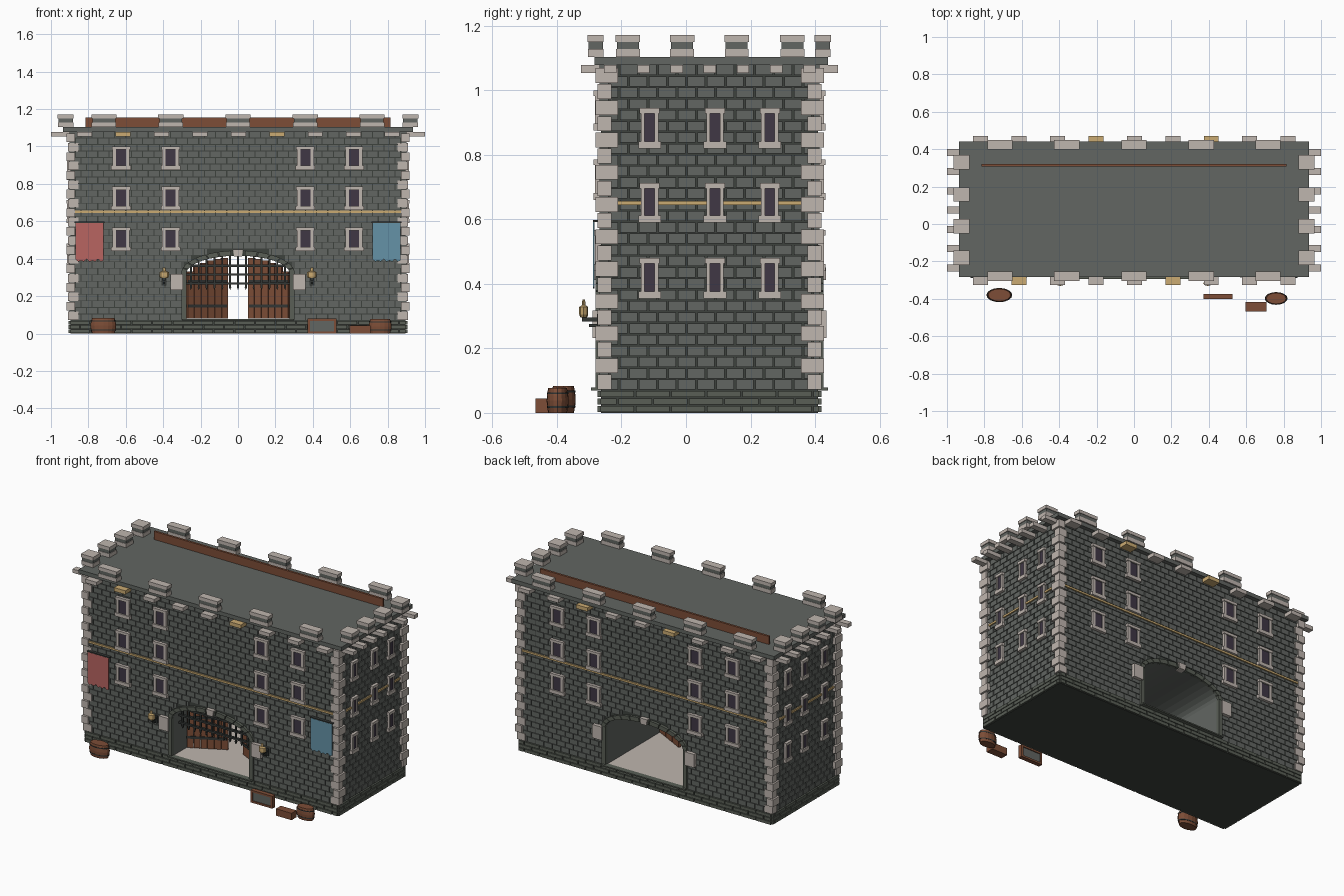
import bpy, math
from mathutils import Matrix, Vector

if "Cube" in bpy.data.objects:
    bpy.data.objects.remove(bpy.data.objects["Cube"])


def mat(name, r, g, b):
    m = bpy.data.materials.new(name)
    m.diffuse_color = (r, g, b, 1)
    m.use_nodes = True
    m.node_tree.nodes["Principled BSDF"].inputs["Base Color"].default_value = m.diffuse_color
    return m


STONE = mat("wall stone", .122, .133, .122)
MORTAR = mat("dark mortar", .048, .054, .048)
BASE = mat("mossy base stone", .100, .113, .092)
TRIM = mat("pale trim stone", .52, .465, .425)
TAN = mat("tan sandstone", .60, .41, .17)
WOOD = mat("brown wood", .205, .075, .038)
IRON = mat("dark iron", .034, .038, .036)
GLASS = mat("window dark", .050, .038, .060)
RED = mat("red cloth", .48, .13, .12)
BLUE = mat("blue cloth", .13, .29, .385)

# wall surfaces: half width, front and back
HX, YF, YB = 0.90, -0.268, 0.414
YC = (YF + YB) / 2


class Part:
    """Collects simple solids into one named object."""
    def __init__(self, name, material):
        self.name, self.material, self.v, self.f = name, material, [], []

    def add(self, pts, faces):
        n = len(self.v)
        self.v += [tuple(p) for p in pts]
        self.f += [[i + n for i in f] for f in faces]

    def box(self, x0, x1, y0, y1, z0, z1, m=None):
        p = [Vector((x, y, z)) for z in (z0, z1) for x, y in ((x0, y0), (x1, y0), (x1, y1), (x0, y1))]
        if m:
            p = [m @ q for q in p]
        self.add(p, [(3, 2, 1, 0), (4, 5, 6, 7), (0, 1, 5, 4), (1, 2, 6, 5), (2, 3, 7, 6), (3, 0, 4, 7)])

    def on_wall(self, side, u0, u1, d0, d1, z0, z1):
        """Box on a wall: u along the wall, d outward from its surface."""
        if side == "front":
            self.box(u0, u1, YF - d1, YF - d0, z0, z1)
        elif side == "back":
            self.box(u0, u1, YB + d0, YB + d1, z0, z1)
        elif side == "right":
            self.box(HX + d0, HX + d1, u0, u1, z0, z1)
        else:
            self.box(-HX - d1, -HX - d0, u0, u1, z0, z1)

    def prism(self, xz, y0, y1):
        """Counter-clockwise x-z outline extruded along y."""
        n = len(xz)
        self.add([(x, y, z) for y in (y0, y1) for x, z in xz],
                 [list(range(n)), list(range(2 * n - 1, n - 1, -1))] +
                 [(i, i + n, (i + 1) % n + n, (i + 1) % n) for i in range(n)])

    def lathe(self, cx, cy, rx, ry, prof, n=16):
        """Elliptical turned solid from (radius factor, z) pairs."""
        k = len(prof)
        pts = [(cx + rx * r * math.cos(2 * math.pi * i / n), cy + ry * r * math.sin(2 * math.pi * i / n), z)
               for r, z in prof for i in range(n)]
        f = [(j * n + i, j * n + (i + 1) % n, (j + 1) * n + (i + 1) % n, (j + 1) * n + i)
             for j in range(k - 1) for i in range(n)]
        self.add(pts, f + [list(range(n - 1, -1, -1)), list(range((k - 1) * n, k * n))])

    def build(self):
        me = bpy.data.meshes.new(self.name)
        me.from_pydata(self.v, [], self.f)
        me.materials.append(self.material)
        ob = bpy.data.objects.new(self.name, me)
        bpy.context.collection.objects.link(ob)


SIDES = ("front", "back", "left", "right")
GW, SPRING, RISE, FLOOR = 0.28, 0.32, 0.10, 0.075


def arch(t, off=0.0):
    return ((GW + off) * math.cos(t), SPRING + (RISE + off) * math.sin(t))


def arch_z(x):
    return SPRING + RISE * math.sqrt(max(0, 1 - (x / GW) ** 2))


def opening(off, n=16):
    """Gate outline, from right foot over the arch to left foot."""
    return [(GW + off, .07)] + [arch(math.pi * i / n, off) for i in range(n + 1)] + [(-GW - off, .07)]


# Wall core with the arched passage cut through it
core = Part("wall_core", MORTAR)
c = HX - .005
core.prism([(GW, .07), (c, .07), (c, 1.08), (-c, 1.08), (-c, .07)] + opening(0)[:0:-1], YF + .005, YB - .005)
core.box(-c, c, YF + .005, YB - .005, 0, .07)
core.build()
lining = Part("passage_lining", STONE)
lining.prism(opening(.002) + opening(-.004)[::-1], YF + .003, YB - .003)
lining.build()


# Brick courses on all four sides
def courses(part, z0, z1, rows, length, d, gate):
    h = (z1 - z0) / rows
    for side in SIDES:
        a, b = (-HX, HX) if side in ("front", "back") else (YF, YB)
        for r in range(rows):
            zb, zt = z0 + r * h + .002, z0 + (r + 1) * h - .002
            hole = 0
            if gate and side in ("front", "back") and zb < SPRING + RISE + .02:
                s = max(0, zb - SPRING) / (RISE + .02)
                hole = (GW + .02) * math.sqrt(max(0, 1 - s * s))
            u = a - (length / 2 if r % 2 else 0)
            while u < b - .01:
                p, q = max(a, u) + .003, min(b, u + length) - .003
                for lo, hi in ((p, min(q, -hole)), (max(p, hole), q)) if hole else ((p, q),):
                    if hi - lo > .006:
                        part.on_wall(side, lo, hi, -.006, d, zb, zt)
                u += length


bricks = Part("wall_bricks", STONE)
courses(bricks, .07, 1.08, 29, .06, 0, True)
bricks.build()
plinth = Part("base_courses", BASE)
courses(plinth, 0, .07, 3, .11, .006, False)
plinth.build()

# Corner quoins, long and short in turn
quoins = Part("corner_quoins", TRIM)
N = 20
for i in range(N):
    z0, z1 = .073 + i * .05, .073 + i * .05 + .046
    o = .017 if i % 2 else .010
    lx, ly = (.04, .065) if i % 2 else (.06, .045)
    for s in (-1, 1):
        xs = sorted((s * (HX + o), s * (HX - lx + .012)))
        quoins.box(*xs, YF - o + .004, YF + ly - .008, z0, z1)
        quoins.box(*xs, YB - ly + .008, YB + o - .004, z0, z1)
quoins.build()

# Sandstone string course
band = Part("string_course", TAN)
for side in SIDES:
    a, b = (-HX, HX) if side in ("front", "back") else (YF, YB)
    band.on_wall(side, a - .008, b + .008, -.004, .008, .645, .657)
band.build()

# Windows: pane, jambs, lintel and sill
panes, frames = Part("window_panes", GLASS), Part("window_frames", TRIM)


def window(side, u, z0, z1, w, jamb):
    o = w / 2
    panes.on_wall(side, u - o, u + o, -.004, .009, z0 + .015, z1 - .015)
    for s in (-1, 1):
        e = sorted((u + s * o, u + s * (o + jamb)))
        frames.on_wall(side, *e, -.004, .014, z0 + .02, z1 - .015)
    for a, b, x in ((z0, z0 + .022, .008), (z1 - .017, z1, .004)):
        frames.on_wall(side, u - o - jamb - x, u + o + jamb + x, -.004, .018, a, b)


for z0, z1 in ((.44, .567), (.66, .785), (.875, 1.0)):
    for u in (-.625, -.36, .36, .62):
        for side in ("front", "back"):
            window(side, u, z0, z1, .054, .018)
for z0, z1 in ((.355, .48), (.59, .713), (.82, .945)):
    for u in (-.113, .09, .26):
        for side in ("left", "right"):
            window(side, u, z0, z1, .030, .012)
panes.build()
frames.build()

# Roof slab, corbels and parapet blocks
roof = Part("roof_slab", STONE)
roof.box(-.935, .935, -.284, .44, 1.078, 1.103)
roof.build()
corbels, tan_corbels = Part("corbels", TRIM), Part("tan_corbels", TAN)
for i in range(9):
    u = -.82 + i * .2055
    for side in ("front", "back"):
        p = tan_corbels if i in ((3, 6) if side == "back" else (1, 5)) else corbels
        p.on_wall(side, u - .04, u + .04, -.01, .057, 1.054, 1.078)
for i in range(7):
    u = -.235 + i * .103
    for side in ("left", "right"):
        corbels.on_wall(side, u - .019, u + .019, -.01, .10, 1.054, 1.078)
corbels.build()
tan_corbels.build()
merlons, cores = Part("parapet_blocks", TRIM), Part("parapet_block_bands", STONE)
spots = [(x, y, .0675, .025) for x in (-.717, -.36, 0, .36, .717) for y in (-.28, .424)]
spots += [(x, y, .043, .038) for x in (-.922, .922) for y in (-.18, -.012, .157, .33)]
for x, y, a, b in spots:
    for part, k, z0, z1 in ((merlons, .97, 1.103, 1.128), (cores, .9, 1.128, 1.15), (merlons, 1, 1.15, 1.171)):
        part.box(x - a * k, x + a * k, y - b * k, y + b * k, z0, z1)
merlons.build()
cores.build()
beam = Part("roof_beam", WOOD)
beam.box(-.815, .815, .308, .322, 1.10, 1.155)
beam.build()

# Gate surrounds on both faces: arch stones, imposts, keystone
ring, blocks = Part("gate_arch_stones", BASE), Part("gate_trim_blocks", TRIM)
for side, y0, y1 in (("front", YF - .012, YF + .01), ("back", YB - .01, YB + .012)):
    for i in range(13):
        t = [math.pi * (i + .04 + .92 * k / 2) / 13 for k in range(3)]
        ring.prism([arch(a, .024) for a in t] + [arch(a, -.004) for a in t[::-1]], y0, y1)
    for s in (-1, 1):
        ring.on_wall(side, *sorted((s * (GW - .004), s * (GW + .022))), -.01, .012, .075, SPRING)
        blocks.on_wall(side, *sorted((s * .295, s * .362)), -.01, .022, .232, .318)
    blocks.prism([(-.02, .412), (.02, .412), (.027, .45), (-.027, .45)], y0 - .008, y1 + .008)
    ring.on_wall(side, -.30, .30, -.01, .026, .07, .078)
ring.build()
blocks.build()
floor = Part("passage_floor", TRIM)
floor.box(-GW, GW, YF + .01, YB - .01, .06, FLOOR)
floor.build()

# Raised portcullis
grate = Part("portcullis", IRON)
for i in range(-6, 7):
    x = i * .042
    grate.box(x - .005, x + .005, -.205, -.195, .25, arch_z(x))
    grate.prism([(x, .232), (x + .007, .25), (x - .007, .25)], -.205, -.195)
for z in (.268, .315, .362):
    w = GW if z <= SPRING else GW * math.sqrt(1 - ((z - SPRING) / RISE) ** 2)
    grate.box(-w, w, -.209, -.193, z - .006, z + .006)
grate.build()

# Half-open gate leaves
planks, straps = Part("gate_leaf_planks", WOOD), Part("gate_leaf_straps", IRON)
for s in (-1, 1):
    m = Matrix.Translation((s * .272, -.13, 0)) @ Matrix.Rotation(-s * .48, 4, "Z")
    for i in range(6):
        a, b = i * .041, i * .041 + .038
        top = arch_z(.272 - a * math.cos(.48)) - .012
        planks.box(*sorted((-s * a, -s * b)), -.008, .008, .08, top, m)
    for z in (.14, .27):
        straps.box(*sorted((0, -s * .235)), -.012, .012, z, z + .016, m)
planks.build()
straps.build()

# Wall lanterns and brackets
lamps, brackets = Part("lanterns", TAN), Part("lantern_brackets", IRON)
for x in (-.395, .395):
    lamps.lathe(x, -.317, .025, .014, [(.75, .296), (1, .305), (1, .328), (.4, .334), (.3, .352)], 8)
    brackets.box(x - .008, x + .008, -.322, YF, .283, .296)
    brackets.box(x - .006, x + .006, -.30, YF, .266, .276)
    brackets.box(x - .014, x + .014, YF - .008, YF, .258, .306)
lamps.build()
brackets.build()

# Banners with tattered hems
rods = Part("banner_rods", IRON)
for name, m, x0 in (("red_banner", RED, -.87), ("blue_banner", BLUE, .718)):
    hem = [(x0 + .152 * i / 10, .385 if i % 2 else .398 - .008 * (i % 4 == 2)) for i in range(11)]
    flag = Part(name, m)
    flag.prism(hem + [(x0 + .152, .592), (x0, .592)], -.289, -.284)
    flag.build()
    rods.box(x0 - .004, x0 + .156, -.288, YF, .592, .598)
rods.build()

# Barrels with hoops, and crates
barrels, hoops = Part("barrels", WOOD), Part("barrel_hoops", IRON)
for cx, cy, rx, ry, h in ((-.72, -.38, .069, .038, .083), (.76, -.398, .061, .034, .077)):
    barrels.lathe(cx, cy, rx, ry, [(.86, 0), (.97, h * .3), (1, h * .5), (.97, h * .7), (.86, h)])
    for k in (.2, .76):
        hoops.lathe(cx, cy, rx, ry, [(.975, h * k), (.985, h * (k + .07))])
barrels.build()
hoops.build()
crates, panel = Part("crates", WOOD), Part("crate_panel", STONE)
crates.box(.597, .708, -.467, -.417, 0, .044)
for x0, x1, z0, z1 in ((.372, .385, 0, .08), (.513, .526, 0, .08), (.385, .513, 0, .012), (.385, .513, .068, .08)):
    crates.box(x0, x1, -.402, -.374, z0, z1)
panel.box(.38, .52, -.396, -.38, .005, .075)
crates.build()
panel.build()
